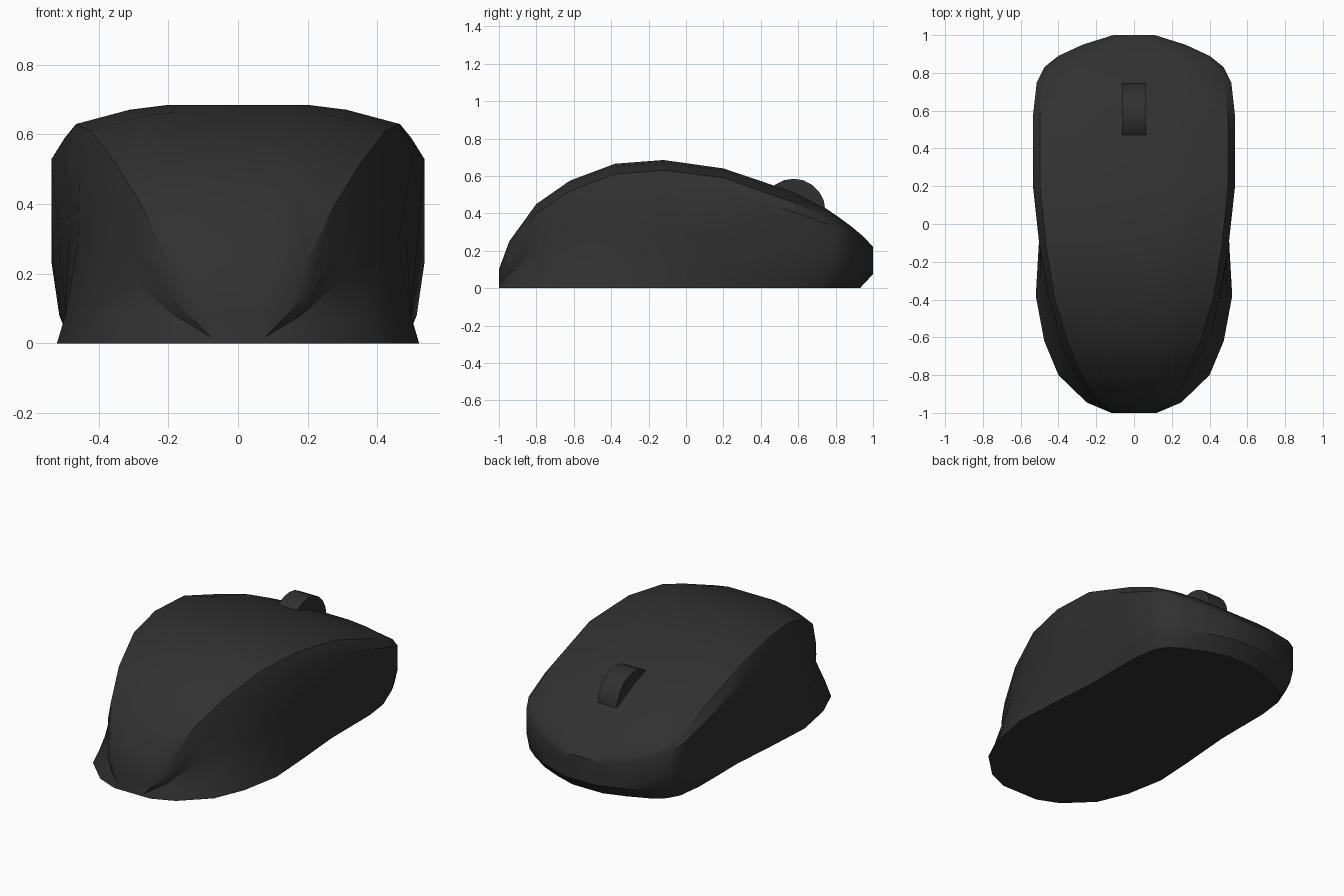
import bpy, bmesh, math

if "Cube" in bpy.data.objects:
    bpy.data.objects.remove(bpy.data.objects["Cube"])

dark = bpy.data.materials.new("dark_plastic")
dark.diffuse_color = (0.03, 0.03, 0.03, 1)
dark.use_nodes = True
dark.node_tree.nodes["Principled BSDF"].inputs["Base Color"].default_value = dark.diffuse_color


def finish(obj, angle):
    obj.data.materials.append(dark)
    bpy.ops.object.select_all(action='DESELECT')
    obj.select_set(True)
    bpy.context.view_layer.objects.active = obj
    bpy.ops.object.shade_smooth_by_angle(angle=math.radians(angle))


# Stations along y: y, foot x, waist x, waist z, side x, side z, rim z, crown z
STATIONS = [
    (-1.000, .12, .08, .02, .11, .05, .09, .10),
    (-0.945, .25, .18, .08, .20, .14, .21, .25),
    (-0.80, .40, .30, .18, .30, .29, .40, .45),
    (-0.62, .475, .40, .25, .38, .40, .52, .575),
    (-0.38, .52, .46, .29, .455, .50, .61, .665),
    (-0.12, .505, .485, .30, .50, .53, .63, .685),
    (0.20, .48, .515, .29, .535, .53, .59, .64),
    (0.57, .48, .535, .23, .535, .41, .46, .515),
    (0.75, .46, .515, .19, .515, .345, .385, .425),
    (0.83, .42, .475, .17, .475, .31, .34, .37),
    (0.89, .35, .40, .16, .40, .275, .30, .325),
    (0.95, .23, .27, .155, .27, .235, .255, .275),
    (1.00, .10, .11, .15, .11, .205, .215, .22),
]


def section(y, fx, wx, wz, sx, sz, rz, cz):
    t = 0.6 if y > 0.5 else 0.4
    yb = y if y < 0.5 else 0.5 + (y - 0.5) * 0.86
    half = [
        (fx, yb, 0),
        (fx + (wx - fx) * t, y, min(0.08, wz * 0.5)),
        (wx, y, wz),
        (sx, y, sz),
        (sx * 0.93, y, rz),
        (sx * 0.62, y, rz + (cz - rz) * 0.75),
        (sx * 0.40, y, cz),
    ]
    return half + [(-x, yy, z) for x, yy, z in reversed(half)]


# Body shell: lofted sections, closed underside and ends
bm = bmesh.new()
rings = [[bm.verts.new(p) for p in section(*s)] for s in STATIONS]
n = len(rings[0])
for a, b in zip(rings, rings[1:]):
    for i in range(n):
        j = (i + 1) % n
        bm.faces.new((a[i], a[j], b[j], b[i]))
for r in (rings[0], rings[-1]):
    bm.faces.new(r[1:-1])
    bm.faces.new((r[0], r[1], r[-2], r[-1]))
bmesh.ops.recalc_face_normals(bm, faces=bm.faces)
mesh = bpy.data.meshes.new("mouse_body")
bm.to_mesh(mesh)
bm.free()
body = bpy.data.objects.new("mouse_body", mesh)
bpy.context.collection.objects.link(body)
finish(body, 32)

# Scroll wheel
bpy.ops.mesh.primitive_cylinder_add(vertices=20, radius=0.17, depth=0.126,
                                    location=(0, 0.575, 0.415),
                                    rotation=(0, math.pi / 2, 0))
wheel = bpy.context.object
wheel.name = "scroll_wheel"
finish(wheel, 32)
